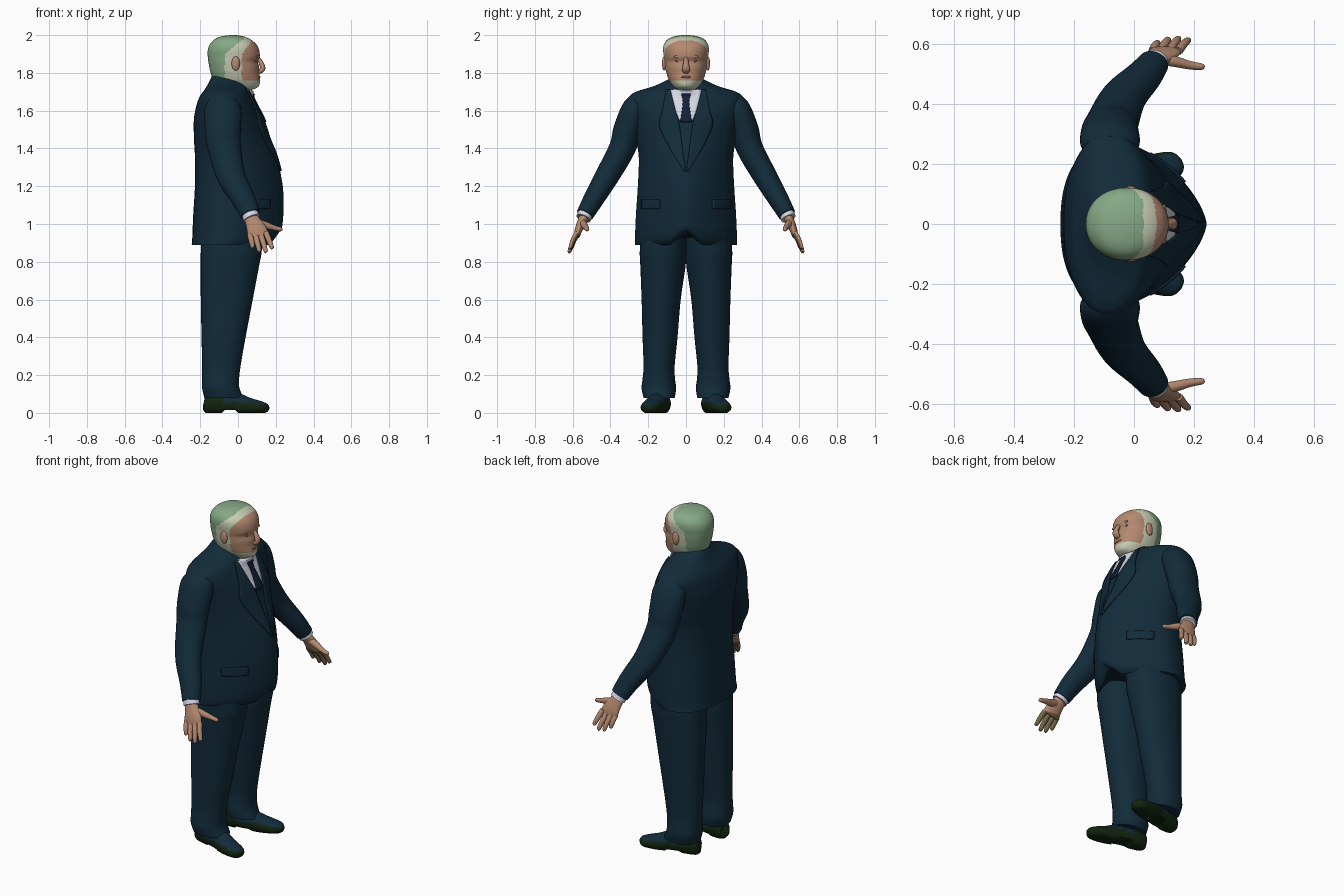
import bpy, bmesh, math
from mathutils import Vector
from mathutils.bvhtree import BVHTree

if "Cube" in bpy.data.objects:
    bpy.data.objects.remove(bpy.data.objects["Cube"])


def material(name, rgb):
    m = bpy.data.materials.new(name)
    m.diffuse_color = (*rgb, 1)
    m.use_nodes = True
    m.node_tree.nodes["Principled BSDF"].inputs["Base Color"].default_value = m.diffuse_color
    return m


NAVY = material("navy suit", (0.006, 0.024, 0.042))
TIE = material("dark tie", (0.006, 0.014, 0.035))
SHIRT = material("white shirt", (0.66, 0.68, 0.78))
SKIN = material("skin", (0.46, 0.25, 0.16))
SHADE = material("brown skin", (0.27, 0.13, 0.085))
PALM = material("olive palm", (0.17, 0.13, 0.06))
HAIR = material("grey green hair", (0.24, 0.40, 0.24))
PALE = material("pale beard", (0.58, 0.62, 0.46))
SHOE = material("black green shoe", (0.006, 0.018, 0.005))


def dense(rows, n):
    """Catmull-Rom refinement of a short table of rows."""
    out = []
    for i in range(len(rows) - 1):
        a, b, c, d = (rows[max(0, min(len(rows) - 1, i + k))] for k in (-1, 0, 1, 2))
        for s in range(n):
            t = s / n
            out.append([0.5 * (2 * q + (r - p) * t + (2 * p - 5 * q + 4 * r - w) * t * t
                               + (3 * q - p - 3 * r + w) * t ** 3)
                        for p, q, r, w in zip(a, b, c, d)])
    return out + [list(rows[-1])]


def finish(name, bm, mats, rule=None, mirror=False, angle=50):
    bmesh.ops.recalc_face_normals(bm, faces=bm.faces)
    bm.normal_update()
    for f in bm.faces:
        f.smooth = True
        if rule:
            f.material_index = rule(f.calc_center_median(), f.normal)
    me = bpy.data.meshes.new(name)
    bm.to_mesh(me)
    bm.free()
    me.set_sharp_from_angle(angle=math.radians(angle))
    for m in mats:
        me.materials.append(m)
    ob = bpy.data.objects.new(name, me)
    bpy.context.collection.objects.link(ob)
    if mirror:
        mod = ob.modifiers.new("mirror", 'MIRROR')
        mod.use_axis = (False, True, False)
    return ob


def skin_rings(rings):
    bm = bmesh.new()
    vs = [[bm.verts.new(p) for p in r] for r in rings]
    n = len(vs[0])
    for a, b in zip(vs, vs[1:]):
        for i in range(n):
            bm.faces.new((a[i], a[(i + 1) % n], b[(i + 1) % n], b[i]))
    bm.faces.new(vs[0])
    bm.faces.new(vs[-1])
    return bm


def loft(name, rows, mats, rule=None, mirror=False, mid=0.5, n=5, seg=64, shape=None):
    """Upright loft; row = z, x back, x front, y min, y max, front power, back power."""
    rings = []
    for z, xb, xf, y0, y1, pf, pb in dense(rows, n):
        xc, yc, w = xb + (xf - xb) * mid, (y0 + y1) / 2, (y1 - y0) / 2
        ring = []
        for i in range(seg):
            t = 2 * math.pi * i / seg
            c, s = math.cos(t), math.sin(t)
            p = pf if c > 0 else pb
            d = xf - xc if c > 0 else xc - xb
            v = Vector((xc + math.copysign(abs(c) ** (2 / p), c) * d,
                        yc + math.copysign(abs(s) ** (2 / p), s) * w, z))
            ring.append(shape(v) if shape else v)
        rings.append(ring)
    return finish(name, skin_rings(rings), mats, rule, mirror)


def tube(name, rows, mats, rule=None, mirror=False, hint=(1, 0, 0), n=5, seg=24, shape=None):
    """Tube along a path; row = x, y, z, radius along hint, other radius."""
    pts = dense(rows, n)
    rings = []
    for i, p in enumerate(pts):
        t = (Vector(pts[min(i + 1, len(pts) - 1)][:3]) - Vector(pts[max(i - 1, 0)][:3])).normalized()
        h = Vector(hint)
        u = (h - t * h.dot(t)).normalized()
        v = t.cross(u)
        ring = []
        for k in range(seg):
            a = 2 * math.pi * k / seg
            q = Vector(p[:3]) + u * math.cos(a) * p[3] + v * math.sin(a) * p[4]
            ring.append(shape(q) if shape else q)
        rings.append(ring)
    return finish(name, skin_rings(rings), mats, rule, mirror)


def blob(name, loc, size, mat, mirror=False):
    bm = bmesh.new()
    bmesh.ops.create_uvsphere(bm, u_segments=20, v_segments=12, radius=1)
    for v in bm.verts:
        v.co = Vector([l + c * s for l, c, s in zip(loc, v.co, size)])
    return finish(name, bm, [mat], mirror=mirror)


# jacket body, with the hem cut away at the front centre
def hem(v):
    if v.z < 0.98 and v.x > 0:
        v.z += max(0, 0.07 * (1 - abs(v.y) / 0.08)) * (0.98 - v.z) / 0.09
    return v


body = [(.89, -.245, .18, .27, 1.6), (.93, -.242, .222, .27, 1.55), (1.05, -.237, .24, .265, 1.5),
        (1.2, -.228, .237, .255, 1.5), (1.35, -.228, .205, .25, 1.6), (1.45, -.233, .167, .265, 1.7),
        (1.55, -.234, .135, .285, 1.8), (1.62, -.222, .1, .3, 2), (1.67, -.205, .075, .302, 2),
        (1.70, -.185, .06, .265, 2), (1.73, -.165, .045, .17, 2), (1.76, -.15, .02, .105, 2),
        (1.78, -.14, 0, .07, 2)]
jacket = loft("jacket", [(z, b, f, -w, w, p, 2.4) for z, b, f, w, p in body], [NAVY], mid=.44, shape=hem)

# tilted collar: white at the front and top, navy at the back
collar = tube("collar", [(-.075, 0, 1.6, .13, .13), (-.04, 0, 1.68, .118, .112), (-.012, 0, 1.742, .1, .09)],
              [NAVY, SHIRT], lambda c, n: int(c.z > 1.8 - .9 * (c.x + .12)), n=12, seg=48)

trees = [BVHTree.FromPolygons([v.co for v in o.data.vertices], [p.vertices[:] for p in o.data.polygons])
         for o in (jacket, collar)]


def plate(name, rows, mat, lift, mirror=False):
    """Thin panel laid on the jacket front; row = z, y from, y to."""
    bm = bmesh.new()
    grid = []
    for z, y0, y1 in dense(rows, 5):
        line = []
        for k in range(9):
            y = y0 + (y1 - y0) * k / 8
            hits = [t.ray_cast(Vector((1, y, z)), Vector((-1, 0, 0)))[0] for t in trees]
            line.append(bm.verts.new((max(h.x for h in hits if h) + lift, y, z)))
        grid.append(line)
    for a, b in zip(grid, grid[1:]):
        for k in range(8):
            bm.faces.new((a[k], a[k + 1], b[k + 1], b[k]))
    ob = finish(name, bm, [mat], mirror=mirror)
    mod = ob.modifiers.new("thickness", 'SOLIDIFY')
    mod.thickness, mod.offset = .008, 0
    return ob


plate("shirt_front", [(1.71, -.085, .085), (1.65, -.075, .075), (1.6, -.056, .056), (1.55, -.036, .036)], SHIRT, .002)
plate("tie", [(1.69, -.024, .024), (1.645, -.017, .017), (1.6, -.022, .022), (1.54, -.03, .03)], TIE, .008)
plate("lapel", [(1.71, .082, .105), (1.6, .055, .125), (1.52, .034, .14), (1.4, .018, .085), (1.28, .001, .012)],
      NAVY, .006, True)
plate("pocket_flap", [(1.13, .14, .235), (1.08, .14, .235)], NAVY, .004, True)

# arms, cuffs and hands
tube("sleeve", [(-.08, .25, 1.67, .06, .045), (-.08, .27, 1.61, .098, .07), (-.08, .31, 1.5, .095, .074),
                (-.072, .338, 1.4, .088, .07), (-.035, .42, 1.25, .076, .063), (.03, .49, 1.13, .062, .054),
                (.065, .535, 1.05, .052, .046)], [NAVY], mirror=True, seg=32)
tube("cuff", [(.055, .525, 1.07, .045, .04), (.073, .543, 1.03, .045, .04)], [SHIRT], mirror=True)


def palm_rule(c, n):
    return int(n.y < -.15 and c.z < .95)


tube("palm", [(.06, .532, 1.05, .036, .028), (.08, .552, 1.01, .042, .024), (.1, .57, .965, .053, .02),
              (.107, .578, .935, .052, .015)], [SKIN, PALM], palm_rule, True)
fingers = [(.063, .576, .945, .078, .603, .88), (.092, .577, .943, .113, .614, .86),
           (.121, .577, .945, .147, .617, .856), (.148, .576, .955, .18, .612, .875)]
for i, (x, y, z, a, b, c) in enumerate(fingers):
    tube("finger_%d" % (i + 1), [(x, y, z, .015, .014), ((x + a) / 2, (y + b) / 2 + .004, (z + c) / 2, .0145, .013),
                                 (a, b, c, .011, .01), (a + .003, b + .002, c - .006, .004, .004)],
         [SKIN, PALM], palm_rule, True, seg=14)
tube("thumb", [(.09, .55, 1.01, .02, .02), (.14, .54, .995, .02, .018), (.19, .528, .98, .014, .014),
               (.225, .524, .972, .011, .011), (.235, .523, .97, .004, .004)],
     [SKIN], mirror=True, hint=(0, 0, 1), seg=14)

# trousers
legs = [(.95, -.19, .13, 0, .24), (.85, -.197, .125, 0, .245), (.78, -.198, .112, .002, .242),
        (.6, -.197, .078, .028, .235), (.4, -.193, .04, .045, .23), (.25, -.19, .014, .06, .225),
        (.18, -.19, .006, .058, .23), (.13, -.19, .008, .052, .235), (.08, -.178, .03, .06, .225)]
loft("trouser_leg", [(*r, 2.1, 2.3) for r in legs], [NAVY], mirror=True, seg=40)


# shoes, flattened underneath with a raised arch
def sole(v):
    v.z = max(v.z, .014 if -.085 < v.x < 0 else 0)
    return v


tube("shoe", [(-.176, .123, .045, .022, .025), (-.165, .125, .045, .042, .05), (-.1, .133, .05, .052, .06),
              (-.02, .15, .048, .052, .062), (.05, .172, .035, .056, .048), (.12, .192, .028, .05, .034),
              (.15, .2, .026, .034, .024), (.162, .204, .025, .012, .01)], [SHOE, NAVY],
     lambda c, n: int(c.x > -.08 and (c.z > .055 or n.z > .6)), True, hint=(0, 1, 0), seg=32, shape=sole)


# head, with hair, pale band and beard by position
def head_rule(c, n):
    if c.z < 1.757:
        return 1 if c.x > -.06 else 2
    k = max(0, min(1, (c.z - 1.9) / .08))
    return 2 if c.x < -.07 + .1 * k else 1 if c.x < .02 + .06 * k else 0


head = [(1.66, -.1, .03, .06), (1.70, -.1, .045, .06), (1.715, -.1, .088, .06), (1.73, -.11, .11, .07),
        (1.76, -.13, .117, .09), (1.80, -.145, .113, .104), (1.83, -.152, .112, .11), (1.86, -.157, .105, .114),
        (1.885, -.16, .115, .117), (1.92, -.16, .112, .121), (1.95, -.15, .098, .117), (1.975, -.128, .07, .1),
        (1.99, -.1, .04, .073), (1.998, -.06, .005, .035), (2.0, -.035, -.02, .008)]
loft("head", [(z, b, f, -w, w, 2.1, 2.1) for z, b, f, w in head], [SKIN, PALE, HAIR], head_rule, n=5, seg=80)
tube("nose", [(.1, 0, 1.885, .01, .01), (.118, 0, 1.86, .012, .013), (.131, 0, 1.828, .014, .019),
              (.122, 0, 1.81, .012, .02), (.105, 0, 1.803, .008, .012)], [SKIN], seg=20)
blob("ear", (-.012, .116, 1.85), (.022, .011, .038), SKIN, True)
blob("eye", (.093, .04, 1.864), (.006, .017, .007), SHADE, True)
blob("eyebrow", (.1, .04, 1.886), (.008, .026, .007), SKIN, True)
blob("mouth", (.112, 0, 1.778), (.007, .026, .006), SHADE)
